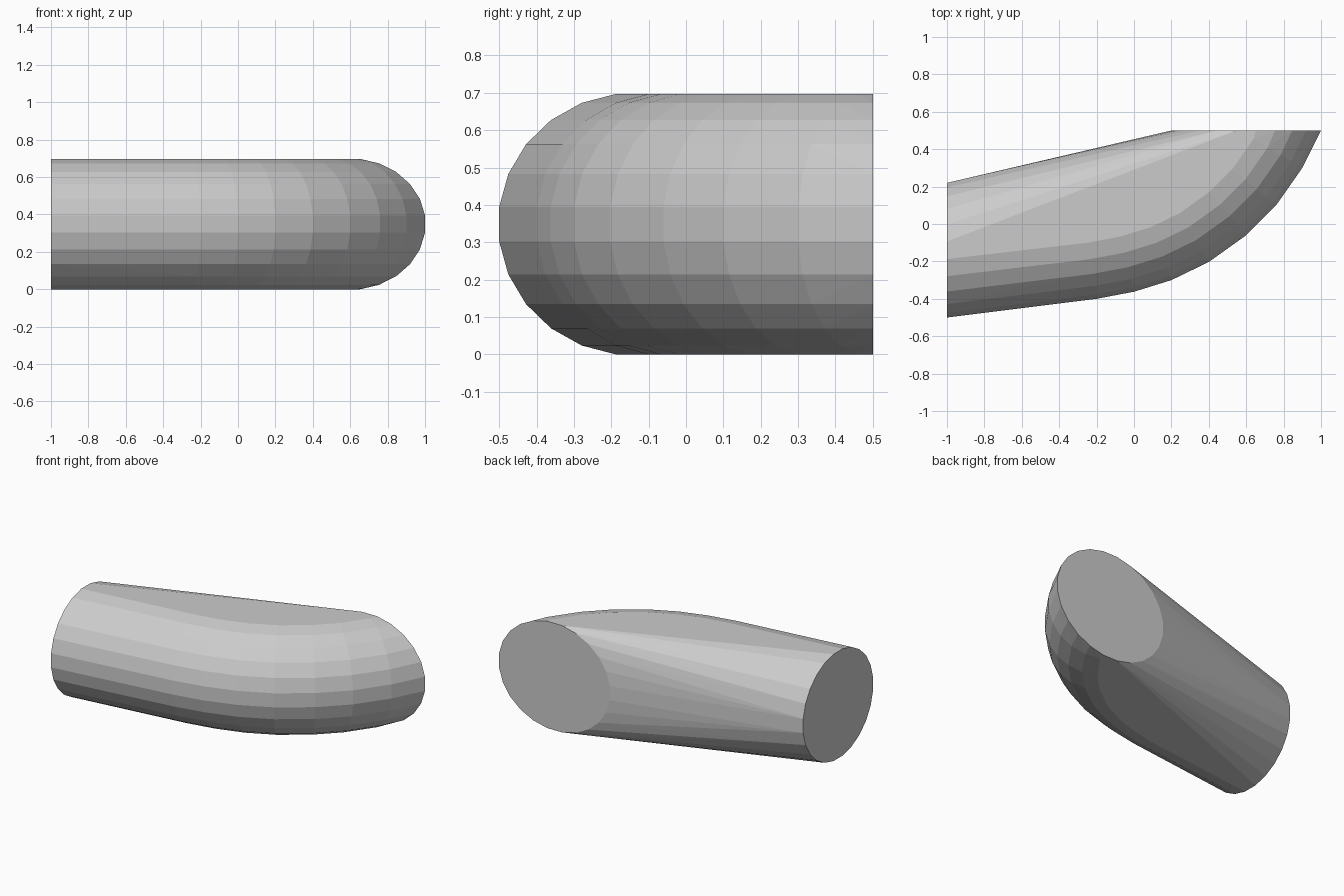
import bpy, bmesh
from math import sin, cos, pi
from mathutils import Vector

if "Cube" in bpy.data.objects:
    bpy.data.objects.remove(bpy.data.objects["Cube"])

SIDES = 24
HALF_H = 0.3485                    # half of the tube's height
K = 1 / cos(pi / SIDES)            # facet correction so flats reach full size

bm = bmesh.new()


def section(center, outer):
    """Elliptical ring through the outer point, keeping what lies inside the end cuts."""
    c, d = Vector(center), (Vector(outer) - Vector(center)) * K
    for i in range(SIDES):
        a = 2 * pi * (i + 0.5) / SIDES
        p = c + d * cos(a)
        if p.x >= -1.001 and p.y <= 0.501:
            bm.verts.new((p.x, p.y, HALF_H + HALF_H * K * sin(a)))


# slanted end cuts
section((-1, -0.14), (-1, -0.5))
section((0.6, 0.5), (1, 0.5))

# round sections along the bend, placed from the outer curve seen from above
outer = [Vector(p) for p in ((-1, -0.5), (-0.2, -0.4), (0, -0.362), (0.2, -0.3),
                             (0.4, -0.203), (0.6, -0.06), (0.76, 0.1),
                             (0.9, 0.3), (1, 0.5))]
for prev, p, nxt in zip(outer, outer[1:], outer[2:]):
    t = (nxt - p).normalized() + (p - prev).normalized()
    n = Vector((-t.y, t.x)).normalized()
    section(p + n * 0.35, p)

# wrap the sections in a convex skin
res = bmesh.ops.convex_hull(bm, input=bm.verts[:])
junk = {g for g in res["geom_interior"] + res["geom_unused"]
        if isinstance(g, bmesh.types.BMVert)}
bmesh.ops.delete(bm, geom=[v for v in junk if v.is_valid], context='VERTS')
bmesh.ops.dissolve_limit(bm, angle_limit=0.01, verts=bm.verts[:], edges=bm.edges[:])
bmesh.ops.recalc_face_normals(bm, faces=bm.faces[:])

mesh = bpy.data.meshes.new("bent_tube")
bm.to_mesh(mesh)
bm.free()
bpy.context.collection.objects.link(bpy.data.objects.new("bent_tube", mesh))
